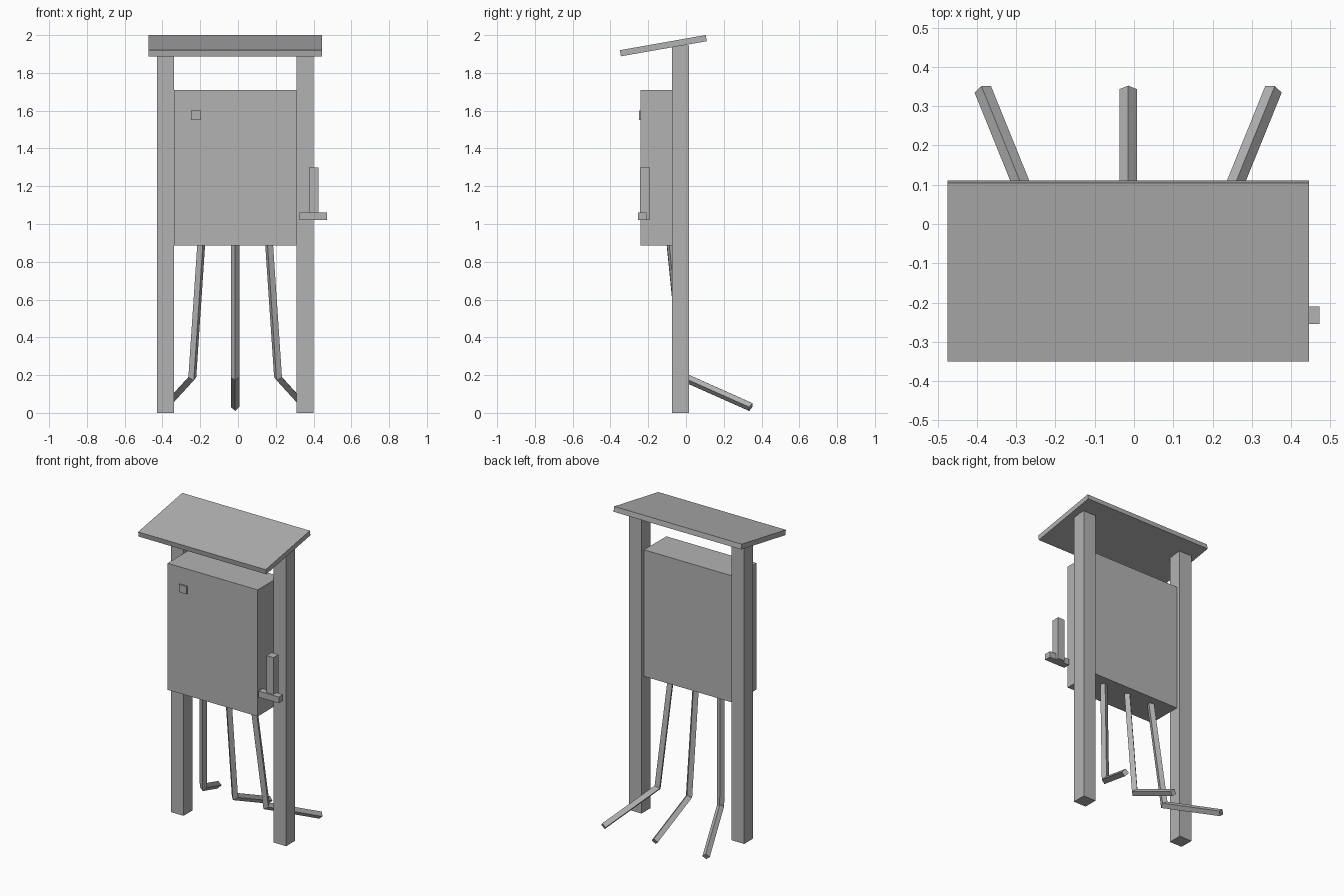
import bpy, bmesh, math
from mathutils import Vector

if "Cube" in bpy.data.objects:
    bpy.data.objects.remove(bpy.data.objects["Cube"])

grey = bpy.data.materials.new("plain_grey")
grey.diffuse_color = (0.45, 0.45, 0.45, 1.0)
grey.use_nodes = True
grey.node_tree.nodes["Principled BSDF"].inputs["Base Color"].default_value = grey.diffuse_color
CX = -0.015  # symmetry plane of the stand


def finish(name, bm):
    bmesh.ops.recalc_face_normals(bm, faces=bm.faces)
    mesh = bpy.data.meshes.new(name)
    bm.to_mesh(mesh)
    bm.free()
    mesh.materials.append(grey)
    ob = bpy.data.objects.new(name, mesh)
    bpy.context.collection.objects.link(ob)
    return ob


def box(name, x, y, z):
    """Axis-aligned box from (min, max) ranges, origin at its centre."""
    bm = bmesh.new()
    bmesh.ops.create_cube(bm, size=1)
    bmesh.ops.scale(bm, vec=[r[1] - r[0] for r in (x, y, z)], verts=bm.verts)
    ob = finish(name, bm)
    ob.location = [(r[0] + r[1]) / 2 for r in (x, y, z)]
    return ob


def cable(name, points, radius):
    """Four-sided diamond tube swept along a bent path."""
    pts = [Vector(p) for p in points]
    run = pts[-1] - pts[-2]
    flat = Vector((run.y, -run.x, 0)).normalized()
    bm = bmesh.new()
    rings = []
    for i, p in enumerate(pts):
        a = (p - pts[i - 1]).normalized() if i else (pts[1] - p).normalized()
        b = (pts[i + 1] - p).normalized() if i < len(pts) - 1 else a
        t = (a + b).normalized()
        side = (flat - t * flat.dot(t)).normalized()
        up = side.cross(t) / t.dot(a)  # mitre the bend
        rings.append([bm.verts.new(p + o * radius) for o in (side, up, -side, -up)])
    for r, s in zip(rings, rings[1:]):
        for k in range(4):
            bm.faces.new((r[k], r[(k + 1) % 4], s[(k + 1) % 4], s[k]))
    bm.faces.new(rings[0])
    bm.faces.new(rings[-1])
    return finish(name, bm)


# Two upright posts
for label, s in (("left", -1), ("right", 1)):
    c = CX + s * 0.37
    box(label + "_post", (c - 0.045, c + 0.045), (-0.075, 0.015), (0, 1.945))

# Sloping roof board
roof = box("roof", (-0.475, 0.445), (-0.351, 0.111), (1.9275, 1.9605))
roof.rotation_euler.x = math.radians(10)

# Cabinet between the posts, with a small button on the front
box("cabinet", (-0.34, 0.31), (-0.24, -0.01), (0.885, 1.71))
box("button", (-0.25, -0.195), (-0.25, -0.235), (1.55, 1.60))

# Side lever: upright bar and cross bar
box("lever_upright", (0.375, 0.425), (-0.243, -0.19), (1.02, 1.30))
box("lever_crossbar", (0.325, 0.472), (-0.254, -0.21), (1.02, 1.06))

# Three bent cables running from the cabinet to the ground behind
for label, s in (("left", -1), ("middle", 0), ("right", 1)):
    cable(label + "_cable",
          [(CX + s * 0.18, -0.08, 0.89),
           (CX + s * 0.227, -0.01, 0.188),
           (CX + s * 0.37, 0.343, 0.031)], 0.0225)
